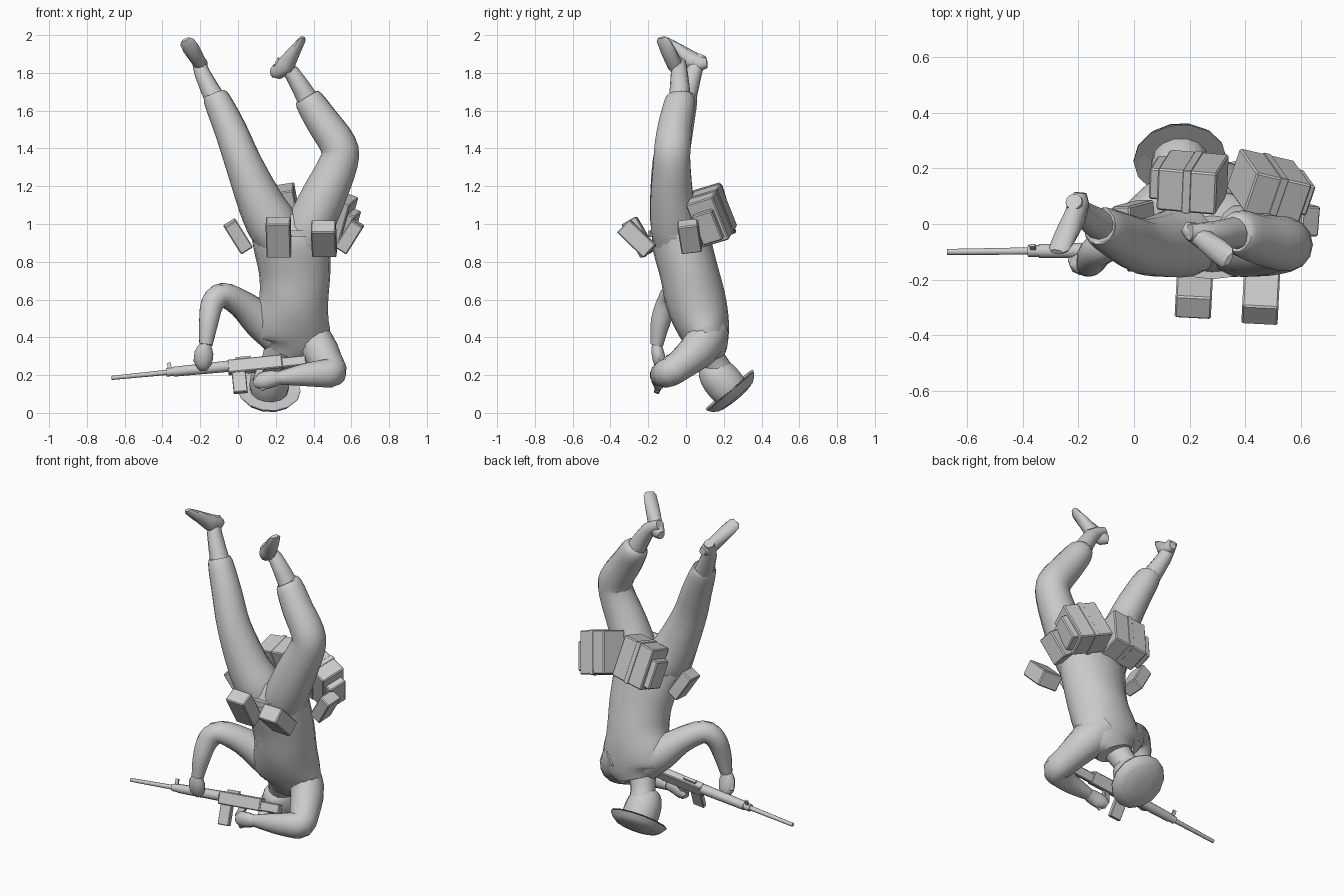
import bpy, bmesh, math
from mathutils import Vector, Matrix, Euler

if "Cube" in bpy.data.objects:
    bpy.data.objects.remove(bpy.data.objects["Cube"])

grey = bpy.data.materials.new("plain_grey")
grey.diffuse_color = (0.6, 0.6, 0.6, 1)
grey.use_nodes = True
grey.node_tree.nodes["Principled BSDF"].inputs["Base Color"].default_value = grey.diffuse_color


def finish(name, bm, smooth=True):
    bmesh.ops.recalc_face_normals(bm, faces=bm.faces)
    me = bpy.data.meshes.new(name)
    bm.to_mesh(me)
    bm.free()
    ob = bpy.data.objects.new(name, me)
    bpy.context.collection.objects.link(ob)
    me.materials.append(grey)
    if smooth:
        bpy.ops.object.select_all(action='DESELECT')
        ob.select_set(True)
        bpy.context.view_layer.objects.active = ob
        bpy.ops.object.shade_smooth_by_angle(angle=math.radians(45))
    return ob


def spline(pts, steps):
    """Catmull-Rom through (x, y, z, a, b) tuples."""
    p = [Vector(q) for q in pts]
    p = [p[0] * 2 - p[1]] + p + [p[-1] * 2 - p[-2]]
    out = []
    for i in range(1, len(p) - 2):
        a, b, c, d = p[i - 1:i + 3]
        for s in range(steps):
            t = s / steps
            out.append(0.5 * (2 * b + (c - a) * t + (2 * a - 5 * b + 4 * c - d) * t * t
                              + (3 * b - a - 3 * c + d) * t ** 3))
    return out + [p[-2]]


def loft(name, pts, ref=(1, 0, 0), sides=14, steps=3):
    """Tube of ellipses; a is the radius along ref, b the one across it."""
    rings = spline(pts, steps)
    bm = bmesh.new()
    loops = []
    for i, r in enumerate(rings):
        t = (rings[min(i + 1, len(rings) - 1)] - rings[max(i - 1, 0)])
        t = Vector(t[:3]).normalized()
        u = Vector(ref)
        u = (u - t * u.dot(t)).normalized()
        v = t.cross(u)
        c = Vector(r[:3])
        loops.append([bm.verts.new(c + u * r[3] * math.cos(k * math.tau / sides)
                                   + v * r[4] * math.sin(k * math.tau / sides))
                      for k in range(sides)])
    for p, q in zip(loops, loops[1:]):
        for k in range(sides):
            n = (k + 1) % sides
            bm.faces.new((p[k], p[n], q[n], q[k]))
    bm.faces.new(loops[0])
    bm.faces.new(loops[-1])
    return finish(name, bm)


def box(name, loc, size, rot=(0, 0, 0), offset=(0, 0, 0), bevel=0.006):
    """Box with chamfered edges; offset is in the rotated frame."""
    bm = bmesh.new()
    bmesh.ops.create_cube(bm, size=1)
    bmesh.ops.scale(bm, vec=size, verts=bm.verts)
    if bevel:
        bmesh.ops.bevel(bm, geom=bm.edges[:], offset=bevel, segments=1, affect='EDGES')
    R = Euler([math.radians(a) for a in rot]).to_matrix().to_4x4()
    bm.transform(Matrix.Translation(loc) @ R @ Matrix.Translation(offset))
    return finish(name, bm, False)


# Torso, hips at the top and shoulders at the bottom
loft("torso", [(.28, -.05, 1.06, .10, .08), (.28, -.04, .98, .20, .135), (.285, -.025, .9, .205, .155),
               (.30, .015, .75, .19, .155), (.295, .05, .6, .183, .16), (.275, .085, .48, .21, .145),
               (.275, .11, .39, .2, .12), (.25, .125, .32, .12, .09)], sides=20)
loft("belt", [(.28, -.04, .965, .213, .158), (.28, -.04, .93, .215, .158)], sides=20, steps=1)
loft("neck", [(.24, .09, .4, .09, .085), (.2, .14, .29, .072, .07), (.18, .17, .23, .075, .075)])

# Head and brimmed helmet share one tilted axis
axis = Vector((-.05, .64, -.76)).normalized()
brim = Vector((.165, .23, .122))


def along(prof):
    return [(*(brim + axis * h), r, r) for h, r in prof]


loft("head", along([(-.19, .03), (-.17, .07), (-.11, .098), (-.04, .105), (.01, .1)]))
loft("helmet_brim", along([(.012, .1), (-.002, .167), (.004, .167), (.03, .148), (.05, .12)]), sides=14, steps=1)
loft("helmet_crown", along([(.046, .122), (.056, .1), (.062, .06), (.064, .03)]), sides=14, steps=1)

# Trouser legs, closing in around the ankles
loft("straight_leg", [(.23, -.05, .9, .12, .12), (.18, -.06, 1.0, .135, .13), (.12, -.075, 1.11, .122, .118),
                      (.03, -.08, 1.32, .098, .1), (-.04, -.05, 1.5, .086, .09),
                      (-.115, -.012, 1.665, .07, .074), (-.123, -.008, 1.685, .045, .05)])
loft("bent_leg", [(.34, -.05, .9, .12, .12), (.385, -.06, 1.0, .125, .13), (.455, -.075, 1.15, .118, .115),
                  (.535, -.075, 1.33, .102, .1), (.53, -.07, 1.42, .098, .098),
                  (.45, -.055, 1.54, .09, .09), (.375, -.03, 1.655, .076, .08), (.36, -.03, 1.68, .05, .052)])


# Feet: tapering ankle plus a rounded shoe running from heel to toe
def foot(side, shin, ankle, heel, toe, ref):
    h, t, a = Vector(heel), Vector(toe), Vector(ankle)
    w = Vector(ref).normalized()
    s = (t - h).normalized()
    w = (w - s * w.dot(s)).normalized()
    up = a - h
    up = (up - s * up.dot(s) - w * up.dot(w)).normalized()
    loft(side + "_ankle", [(*shin, .058, .06), (*a, .042, .045), (*h.lerp(t, .2), .03, .03)], sides=12, steps=2)
    shoe = []
    for f, half, high in [(0, .022, .05), (.1, .036, .085), (.35, .038, .1), (.7, .044, .06), (.93, .04, .035), (1, .025, .02)]:
        shoe.append((*(h.lerp(t, f) + up * high / 2), half, high / 2))
    loft(side + "_shoe", shoe, ref=w, sides=10, steps=1)


foot("straight", (-.11, -.01, 1.64), (-.19, .04, 1.8), (-.2, .125, 1.87), (-.28, -.095, 1.985), (.92, .36, .1))
foot("bent", (.38, -.03, 1.64), (.285, -.035, 1.8), (.165, -.005, 1.82), (.335, -.125, 1.995), (.45, .85, .1))

# Arms
loft("raised_arm", [(.2, .1, .44, .1, .12), (.12, .075, .49, .098, .1), (.02, .01, .575, .08, .076),
                    (-.08, -.06, .625, .068, .065), (-.135, -.1, .58, .058, .062),
                    (-.155, -.135, .48, .052, .052), (-.17, -.155, .36, .034, .036)], ref=(0, 1, 0))
loft("folded_arm", [(.34, .12, .44, .11, .11), (.42, .08, .35, .105, .1), (.475, -.02, .26, .085, .085),
                    (.5, -.09, .215, .078, .075), (.44, -.12, .208, .072, .062),
                    (.34, -.14, .2, .058, .052), (.22, -.145, .185, .036, .036)], ref=(0, 0, 1))
# Hands with a thumb each
loft("raised_hand", [(-.17, -.155, .37, .025, .025), (-.18, -.15, .32, .05, .035),
                     (-.185, -.135, .26, .045, .035), (-.185, -.12, .23, .02, .02)], sides=10, steps=2)
loft("raised_thumb", [(-.2, -.15, .32, .02, .02), (-.225, -.13, .27, .014, .014)], sides=8, steps=1)
loft("folded_hand", [(.24, -.145, .185, .03, .03), (.18, -.15, .18, .045, .035),
                     (.12, -.14, .165, .045, .035), (.09, -.13, .15, .02, .02)], ref=(0, 0, 1), sides=10, steps=2)
loft("folded_thumb", [(.17, -.15, .16, .02, .02), (.12, -.15, .125, .013, .013)], ref=(0, 0, 1), sides=8, steps=1)


# Rifle, laid along a slightly rising line
def gun(x):
    return (x, -.1 + .01 * (x + .67), .185 + .1 * (x + .67))


def rod(name, x0, x1, r0, r1):
    loft(name, [(*gun(x0), r0, r0), (*gun(x1), r1, r1)], ref=(0, 0, 1), sides=10, steps=1)


tilt = (-24, -5.7, 0)
rod("barrel", -.67, -.36, .011, .014)
rod("gas_block", -.38, -.34, .022, .022)
rod("handguard", -.34, -.05, .026, .03)
box("front_sight", gun(-.36), (.02, .01, .045), tilt, (0, 0, .03), 0)
box("receiver", gun(.09), (.29, .045, .075), tilt, (0, 0, -.008), .005)
box("magazine", gun(.0), (.075, .03, .14), tilt, (0, 0, -.09), .004)
box("pistol_grip", gun(.13), (.04, .03, .1), (-24, 20, 0), (0, 0, -.06), .004)
box("stock", gun(.28), (.16, .035, .055), tilt, (0, 0, -.015), .005)
box("rear_sight", gun(.03), (.08, .018, .02), tilt, (0, 0, .034), 0)

# Belt pouches, front pair and splayed side pair
box("front_pouch_a", (.215, -.25, .93), (.13, .09, .205), (30, 0, -3))
box("front_pouch_b", (.455, -.26, .922), (.13, .095, .195), (46, 0, -3))
for s, tag in ((-1, "a"), (1, "b")):
    box("side_pouch_" + tag, (.295 + s * .295, .02, .935), (.075, .11, .17), (8, s * 32, 0))

# Back packs with a thin strap and an outer pocket each
for tag, s, loc, rot in (("a", -1, (.21, .15, 1.065), (17, -9, -5)), ("b", 1, (.485, .135, 1.045), (17, 20, -13))):
    box("pack_" + tag, loc, (.215, .155, .25), rot)
    box("pack_strap_" + tag, loc, (.03, .161, .256), rot, (0, 0, 0), .002)
    box("pack_pocket_" + tag, loc, (.05, .115, .17), rot, (s * .122, 0, -.02))
